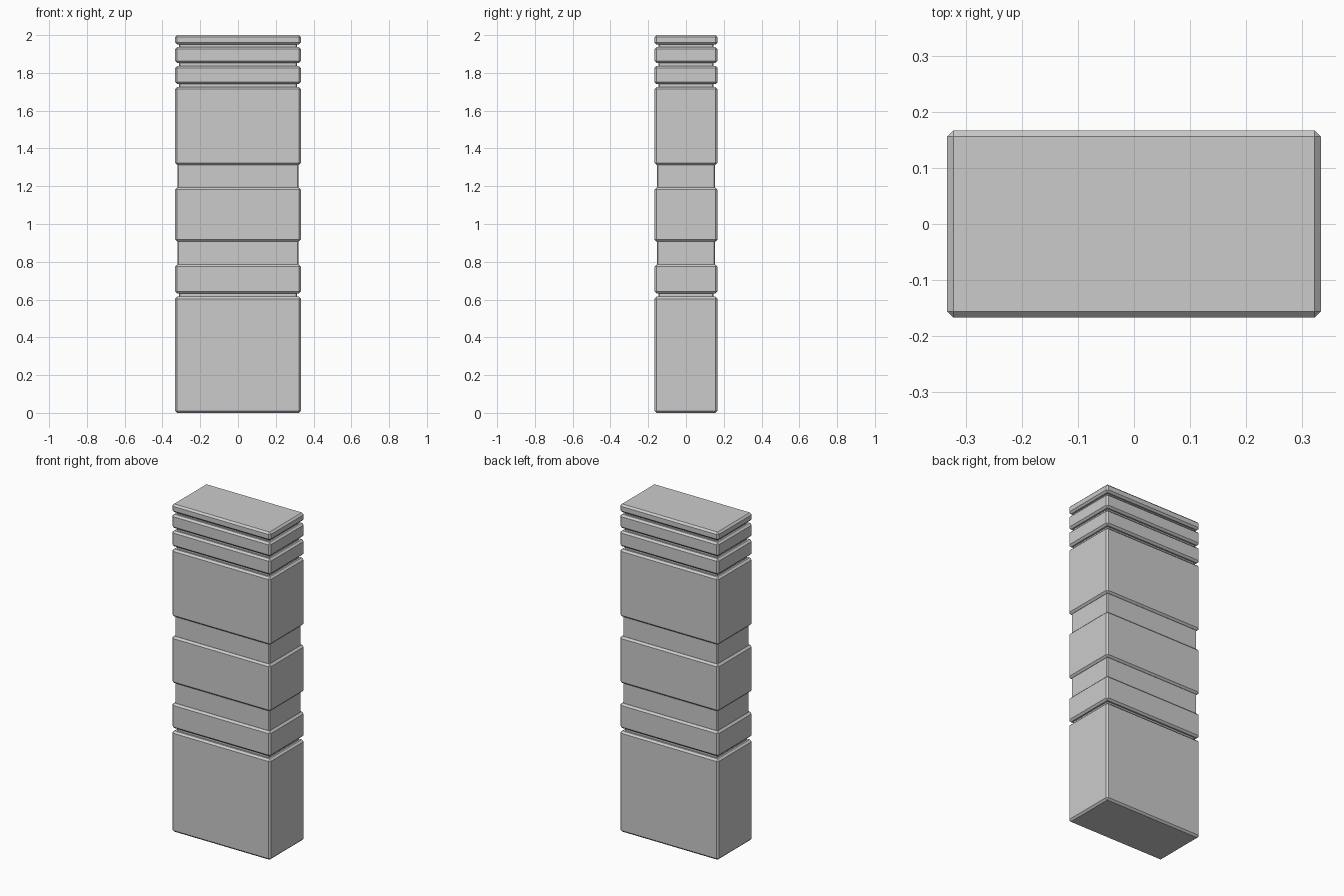
import bpy, bmesh

if "Cube" in bpy.data.objects:
    bpy.data.objects.remove(bpy.data.objects["Cube"])

HX, HY, C = 0.333, 0.167, 0.011   # half width, half depth, edge chamfer

# block spans from the ground up, and the inset of the neck above each one
BLOCKS = [(0.0, 0.615), (0.632, 0.785), (0.907, 1.193), (1.313, 1.725),
          (1.741, 1.837), (1.853, 1.937), (1.95, 2.0)]
NECKS = [0.021, 0.013, 0.013, 0.021, 0.021, 0.021]


def ring(bm, z, inset, cut):
    # rectangle with cut corners, 8 points
    x, y = HX - inset, HY - inset
    pts = []
    for sx, sy, flip in ((1, -1, 0), (1, 1, 1), (-1, 1, 0), (-1, -1, 1)):
        pair = [(sx * (x - cut), sy * y), (sx * x, sy * (y - cut))]
        pts += pair[::-1] if flip else pair
    return [bm.verts.new((px, py, z)) for px, py in pts]


bm = bmesh.new()
rings = []
for i, (z0, z1) in enumerate(BLOCKS):
    # chamfered block
    for z, inset, cut in ((z0, C, 0), (z0 + C, 0, C), (z1 - C, 0, C), (z1, C, 0)):
        rings.append(ring(bm, z, inset, cut))
    # recessed neck up to the next block
    if i < len(NECKS):
        for z in (z1, BLOCKS[i + 1][0]):
            rings.append(ring(bm, z, NECKS[i], 0.006))

# skin between rings, then close both ends
for a, b in zip(rings, rings[1:]):
    for k in range(8):
        n = (k + 1) % 8
        bm.faces.new((a[k], a[n], b[n], b[k]))
bm.faces.new(rings[0][::-1])
bm.faces.new(rings[-1])
bmesh.ops.remove_doubles(bm, verts=bm.verts[:], dist=0.0005)
bmesh.ops.recalc_face_normals(bm, faces=bm.faces[:])

mesh = bpy.data.meshes.new("banded_tower_body")
bm.to_mesh(mesh)
bm.free()
body = bpy.data.objects.new("banded_tower_body", mesh)
bpy.context.collection.objects.link(body)
